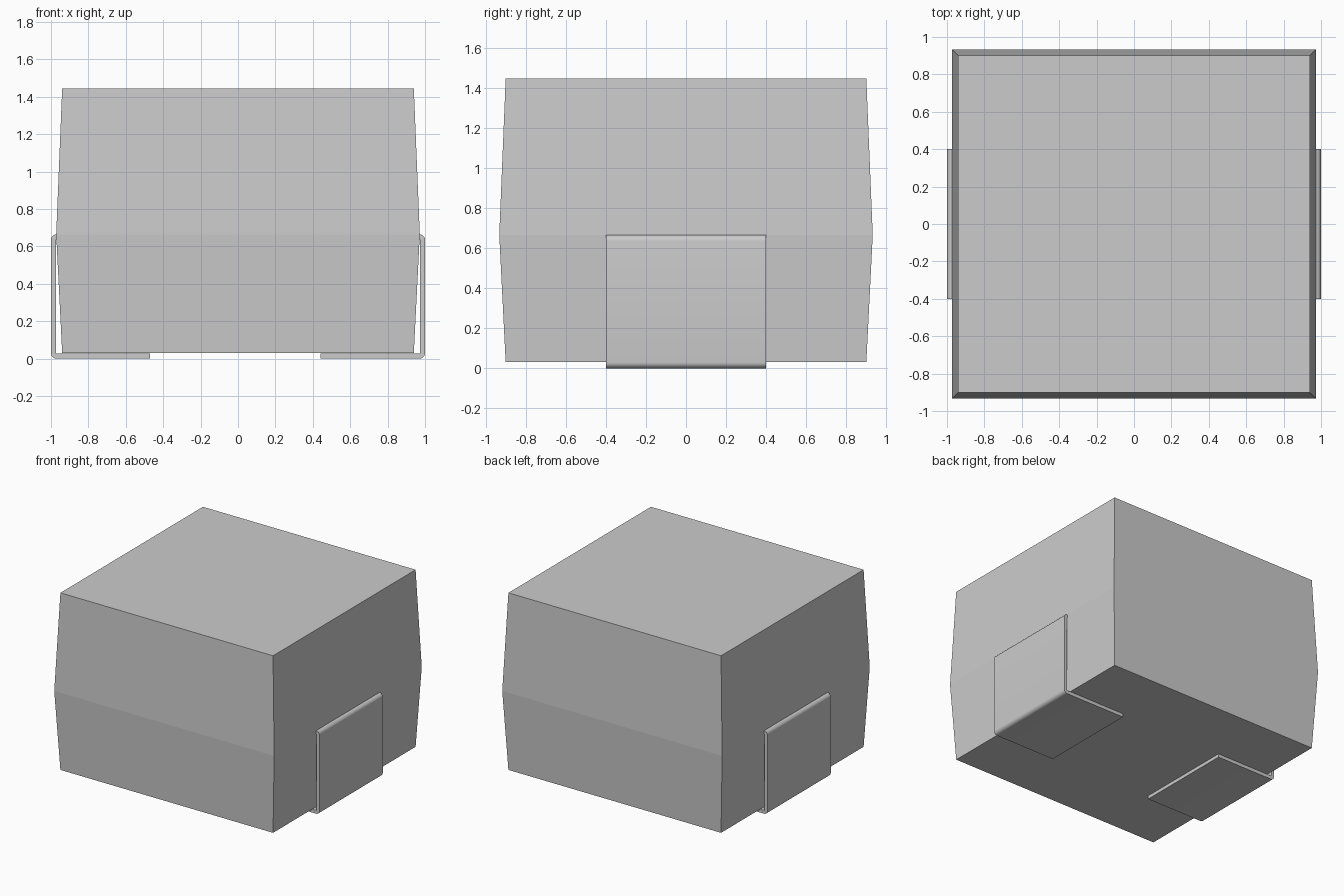
import bpy, bmesh, math

cube = bpy.data.objects.get("Cube")
if cube:
    bpy.data.objects.remove(cube, do_unlink=True)

grey = bpy.data.materials.new("plain_grey")
grey.use_nodes = True
GREY = (0.6, 0.6, 0.6, 1)
grey.diffuse_color = GREY
grey.node_tree.nodes["Principled BSDF"].inputs["Base Color"].default_value = GREY


def finish(bm, name):
    bmesh.ops.recalc_face_normals(bm, faces=bm.faces)
    mesh = bpy.data.meshes.new(name)
    bm.to_mesh(mesh)
    bm.free()
    mesh.materials.append(grey)
    obj = bpy.data.objects.new(name, mesh)
    bpy.context.collection.objects.link(obj)
    return obj


# Moulded body: widest at the parting line, tapering up and down
bm = bmesh.new()
rings = []
for hx, hy, z in [(0.94, 0.9, 0.03), (0.972, 0.932, 0.665), (0.94, 0.9, 1.445)]:
    rings.append([bm.verts.new((sx * hx, sy * hy, z))
                  for sx, sy in [(-1, -1), (1, -1), (1, 1), (-1, 1)]])
for low, high in zip(rings, rings[1:]):
    for i in range(4):
        j = (i + 1) % 4
        bm.faces.new((low[i], low[j], high[j], high[i]))
bm.faces.new(rings[0])
bm.faces.new(rings[-1])
finish(bm, "body")


# Bent strip terminals: foot under the body, upright leg, tab into the body
def arc(cx, cz, radius, start, end, steps=6):
    return [(cx + radius * math.cos(math.radians(start + (end - start) * i / steps)),
             cz + radius * math.sin(math.radians(start + (end - start) * i / steps)))
            for i in range(steps + 1)]


def terminal(name, side, foot_end):
    t, r, top = 0.027, 0.03, 0.665
    outer = [(foot_end, 0)] + arc(1 - r, r, r, -90, 0)
    outer += arc(1 - r, top - r, r, 0, 90) + [(0.9, top)]
    inner = [(0.9, top - t)] + arc(1 - r, top - r, r - t, 90, 0, 2)
    inner += arc(1 - r, r, r - t, 0, -90, 2) + [(foot_end, t)]
    bm = bmesh.new()
    face = bm.faces.new([bm.verts.new((side * x, -0.4, z)) for x, z in outer + inner])
    ext = bmesh.ops.extrude_face_region(bm, geom=[face])
    moved = [v for v in ext["geom"] if isinstance(v, bmesh.types.BMVert)]
    bmesh.ops.translate(bm, verts=moved, vec=(0, 0.8, 0))
    obj = finish(bm, name)
    bpy.ops.object.select_all(action="DESELECT")
    obj.select_set(True)
    bpy.context.view_layer.objects.active = obj
    bpy.ops.object.shade_smooth_by_angle(angle=math.radians(35))


terminal("left_terminal", 1, 0.44)
terminal("right_terminal", -1, 0.47)
